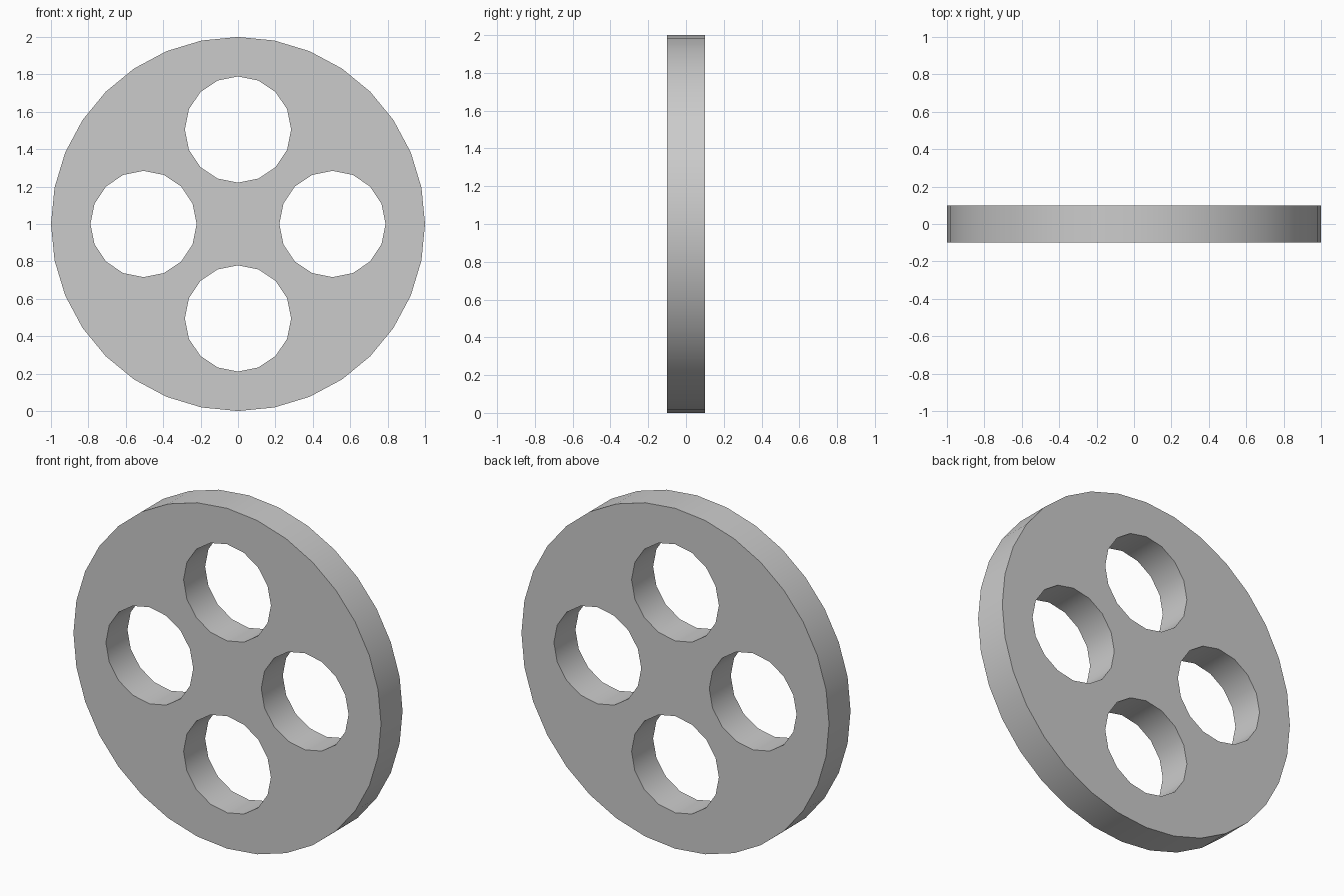
import bpy
from math import pi, sin, cos

if "Cube" in bpy.data.objects:
    bpy.data.objects.remove(bpy.data.objects["Cube"])

CENTRE_Z = 1.0
HOLE_OFFSET = 0.505


def cylinder(name, sides, radius, depth, x, z):
    # Cylinder lying along y, with a vertex on each axis
    bpy.ops.mesh.primitive_cylinder_add(vertices=sides, radius=radius, depth=depth,
                                        location=(x, 0, z), rotation=(pi / 2, 0, 0))
    obj = bpy.context.object
    obj.name = name
    return obj


# Main disc
wheel = cylinder("wheel_disc", 32, 1.0, 0.2, 0, CENTRE_Z)

# Four round holes cut through the disc
cutters = []
for i in range(4):
    a = i * pi / 2
    cutter = cylinder(f"hole_cutter_{i + 1}", 16, 0.284, 0.6,
                      HOLE_OFFSET * cos(a), CENTRE_Z + HOLE_OFFSET * sin(a))
    cutter.hide_render = True
    cutters.append(cutter)
    mod = wheel.modifiers.new(f"hole_{i + 1}", 'BOOLEAN')
    mod.operation = 'DIFFERENCE'
    mod.solver = 'EXACT'
    mod.object = cutter

bpy.ops.object.select_all(action='DESELECT')
wheel.select_set(True)
bpy.context.view_layer.objects.active = wheel
for mod in list(wheel.modifiers):
    bpy.ops.object.modifier_apply(modifier=mod.name)
for cutter in cutters:
    bpy.data.objects.remove(cutter, do_unlink=True)

# Smooth rim and hole walls, crisp flat faces
bpy.ops.object.shade_smooth_by_angle(angle=pi / 6)
